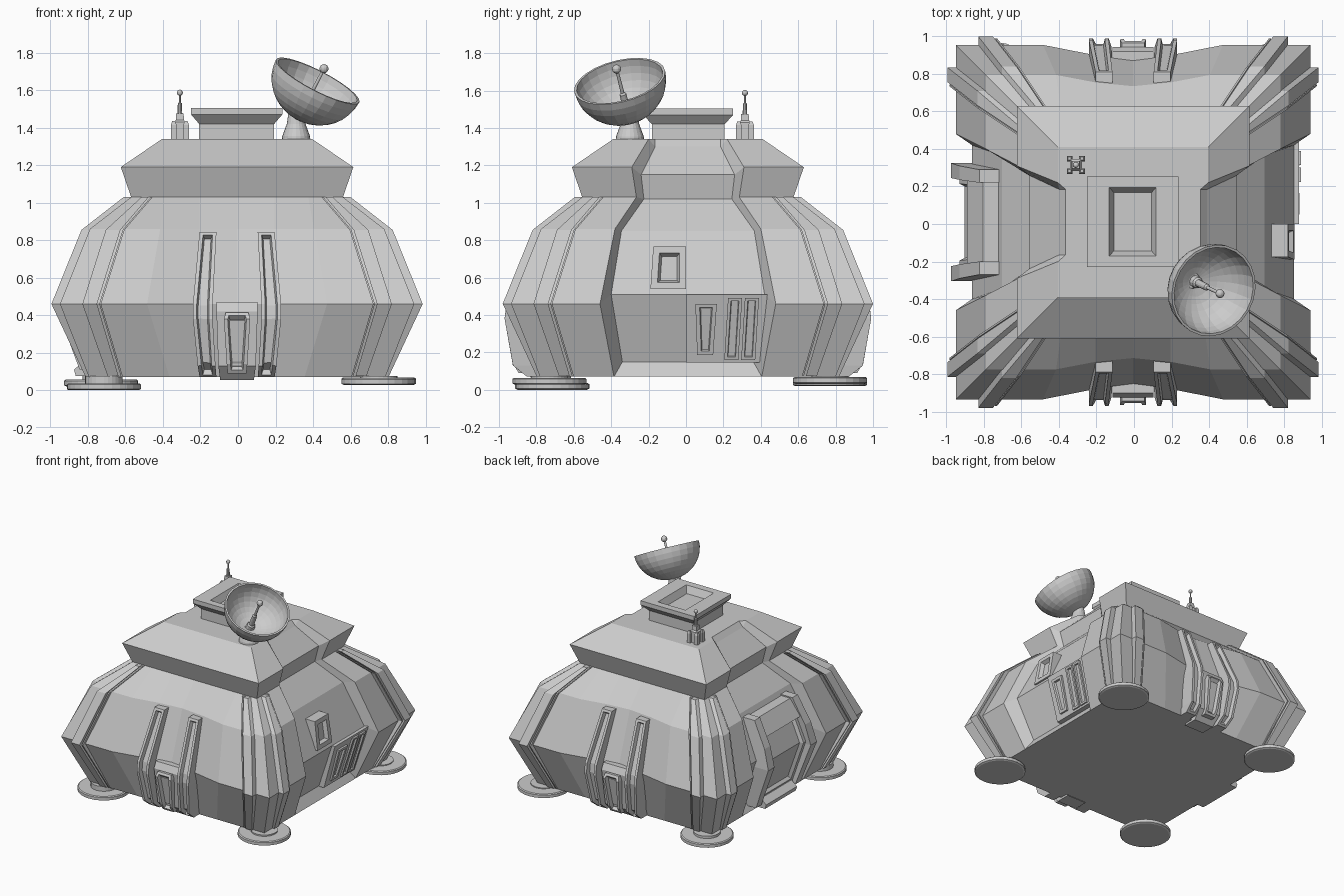
import bpy, bmesh, math
from mathutils import Vector, Matrix

if "Cube" in bpy.data.objects:
    bpy.data.objects.remove(bpy.data.objects["Cube"])

OX, OY = -0.005, 0.01   # slight offset of the hull from the origin


def finish(name, bm):
    bmesh.ops.recalc_face_normals(bm, faces=bm.faces)
    me = bpy.data.meshes.new(name)
    bm.to_mesh(me)
    bm.free()
    ob = bpy.data.objects.new(name, me)
    bpy.context.collection.objects.link(ob)
    return ob


def loft(name, rings, loc=(0, 0, 0), axis=None):
    """Bridge closed rings of points, cap both ends."""
    bm = bmesh.new()
    vs = [[bm.verts.new(p) for p in r] for r in rings]
    n = len(rings[0])
    for a, b in zip(vs, vs[1:]):
        for i in range(n):
            j = (i + 1) % n
            bm.faces.new((a[i], a[j], b[j], b[i]))
    bm.faces.new(vs[0])
    bm.faces.new(vs[-1])
    bmesh.ops.remove_doubles(bm, verts=bm.verts, dist=1e-4)
    m = Matrix.Translation(loc)
    if axis:
        m = m @ Vector((0, 0, 1)).rotation_difference(Vector(axis)).to_matrix().to_4x4()
    bm.transform(m)
    return finish(name, bm)


def lathe(name, prof, segs, loc=(0, 0, 0), axis=None):
    rings = [[(r * math.cos(2 * math.pi * i / segs), r * math.sin(2 * math.pi * i / segs), z)
              for i in range(segs)] for r, z in prof]
    return loft(name, rings, loc, axis)


def block(name, levels, x, y):
    return loft(name, [[(-a, -b, z), (a, -b, z), (a, b, z), (-a, b, z)] for a, b, z in levels], (x, y, 0))


def ball(name, r, loc):
    bm = bmesh.new()
    bmesh.ops.create_uvsphere(bm, u_segments=12, v_segments=8, radius=r, matrix=Matrix.Translation(loc))
    return finish(name, bm)


SIDES = {'front': lambda u, d, z: (u + OX, -d + OY, z), 'back': lambda u, d, z: (u + OX, d + OY, z),
         'left': lambda u, d, z: (-d + OX, u + OY, z), 'right': lambda u, d, z: (d + OX, u + OY, z)}


def strip(name, side, rows, thick, rim=0, sink=0.02, flip=1):
    """Raised band on a hull side. rows = (u0, u1, outward distance, z); rim > 0 sinks a panel."""
    f = SIDES[side]
    bm = bmesh.new()
    vs = [[bm.verts.new(f(flip * u, e, z)) for u, e in
           ((u0, d), (u1, d), (u1, d - thick), (u0, d - thick))] for u0, u1, d, z in rows]
    front = []
    for a, b in zip(vs, vs[1:]):
        for i in range(4):
            j = (i + 1) % 4
            fc = bm.faces.new((a[i], a[j], b[j], b[i]))
            if i == 0:
                front.append(fc)
    bm.faces.new(vs[0])
    bm.faces.new(vs[-1])
    bmesh.ops.recalc_face_normals(bm, faces=bm.faces)
    if rim:
        bmesh.ops.inset_region(bm, faces=front, thickness=rim, use_even_offset=True)
        bmesh.ops.inset_region(bm, faces=front, thickness=rim * 0.4, depth=-sink, use_even_offset=True)
    return finish(name, bm)


# Hull and collar: z, half width, front break x, depth at x=.2, depth at centre,
# notch lip, then notch floor (x, y, z)
LEVELS = [
    (.07, .79, .36, .79, .79, .395, .79, .35, .07),
    (.07, .79, .36, .79, .79, .395, .74, .35, .15),
    (.46, .945, .48, .89, .865, .47, .858, .41, .51),
    (.86, .785, .41, .745, .725, .39, .70, .355, .85),
    (1.03, .565, .38, .565, .565, .275, .53, .235, 1.02),
    (1.19, .62, .40, .62, .62, .30, .555, .25, 1.15),
    (1.34, .40, .26, .40, .40, .21, .395, .175, 1.30),
    (1.34, .40, .26, .40, .40, .21, .36, .175, 1.34),
]
rings = []
for z, w, bx, d2, d0, lip, rx, ry, rz in LEVELS:
    q = [(.2, -d2, z), (bx, -w, z), (w, -w, z), (w, -lip, z), (rx, -ry, rz)]
    right = q + [(x, -y, h) for x, y, h in reversed(q)]
    left = [(-x, y, h) for x, y, h in reversed(right)]
    rings.append([(0, -d0, z)] + right + [(0, d0, z)] + left)
loft('hull', rings, (OX, OY, 0))

# Paired corner ribs: wide rib plus a thin lip with a slit between
RIB = [(.61, .69, .81, .075), (.725, .825, .99, .46), (.60, .70, .83, .855), (.45, .51, .605, 1.03)]
for side in SIDES:
    for s in (1, -1):
        strip('corner_rib_' + side, side, [(a + .022, b, d, z) for a, b, d, z in RIB], .07, flip=s)
        strip('corner_rib_lip_' + side, side, [(a, a + .01, d - .01, z) for a, b, d, z in RIB], .07, flip=s)

# Front and back pilasters with a vent housing between them
PIL = [(.11, .20, .86, .07), (.115, .21, .935, .13), (.13, .235, .98, .38), (.13, .235, .97, .46), (.11, .20, .80, .845)]
for side in ('front', 'back'):
    for s in (1, -1):
        strip('pilaster_' + side, side, PIL, .12, .02, .03, s)
    strip('vent_housing_' + side, side,
          [(-.09, .09, .83, .055), (-.10, .10, .90, .13), (-.11, .11, .935, .42), (-.11, .11, .91, .47)], .12)
    strip('vent_frame_' + side, side,
          [(-.05, .05, .905, .09), (-.055, .055, .935, .14), (-.07, .07, .975, .38), (-.06, .06, .955, .415)], .07, .02, .03)

# Left side doorway
JAMB = [(.22, .29, .84, .11), (.235, .315, .97, .46), (.225, .30, .925, .62), (.21, .28, .82, .82)]
for s in (1, -1):
    strip('door_jamb', 'left', JAMB, .14, flip=s)
strip('door_header', 'left', [(-.225, .225, .885, .68), (-.22, .22, .80, .81)], .12)
strip('door_panel', 'left', [(-.225, .225, .81, .13), (-.24, .24, .925, .48), (-.23, .23, .84, .70)], .10, .035, .025)
strip('door_step', 'left', [(-.2, .2, .86, .075), (-.2, .2, .87, .11), (-.2, .2, .82, .15)], .12)

# Right side equipment panel and small window
strip('equipment_panel', 'right', [(-.01, .385, .785, .145), (-.01, .425, .885, .51)], .06)
strip('panel_hatch', 'right', [(.05, .135, .81, .185), (.04, .155, .888, .46)], .04, .022, .025)
for u in (.195, .285):
    strip('panel_slot', 'right', [(u, u + .075, .80, .16), (u + .02, u + .095, .895, .49)], .04, .016, .025)
strip('side_window', 'right', [(-.20, -.01, .86, .54), (-.185, -.01, .825, .765)], .14, .035, .03)

# Roof hatch tower with sunken top
block('roof_hatch', [(.2, .195, 1.335), (.2, .195, 1.42), (.243, .24, 1.47), (.243, .24, 1.505),
                     (.125, .183, 1.505), (.10, .155, 1.45)], -.007, .012)

# Mast
MX, MY = -.31, .315
block('mast_core', [(.032, .032, 1.335), (.032, .032, 1.43), (.022, .022, 1.44), (.02, .02, 1.475)], MX, MY)
for sx in (1, -1):
    for sy in (1, -1):
        block('mast_buttress', [(.015, .015, 1.335), (.015, .015, 1.415), (.008, .008, 1.435)], MX + sx * .033, MY + sy * .033)
lathe('mast_rod', [(.013, 1.47), (.011, 1.53), (.005, 1.535), (.005, 1.585)], 10, (MX, MY, 0))
ball('mast_tip', .016, (MX, MY, 1.587))

# Dish antenna
AX = Vector((.45, -.22, .87)).normalized()
RIM = Vector((.425, -.355, 1.65))
arc = [math.radians(a) for a in range(0, 91, 10)]
outer = [(max(.25 * math.sin(a), .002), -.235 * math.cos(a)) for a in arc]
inner = [(max(.236 * math.sin(a), .002), -.221 * math.cos(a)) for a in reversed(arc)]
lathe('dish_bowl', outer + inner, 24, RIM, AX)
lathe('dish_feed', [(.035, -.225), (.03, -.19), (.02, -.18), (.018, -.08), (.01, -.07), (.008, .07)], 12, RIM, AX)
ball('dish_feed_tip', .024, RIM + AX * .075)
lathe('dish_base', [(.076, 1.335), (.074, 1.355), (.05, 1.42), (.042, 1.47)], 20, (.31, -.30, 0))

# Foot pads
for x, y, z in ((-.715, -.715, 0), (.75, -.73, .028), (-.73, .77, .02), (.75, .77, .032)):
    lathe('foot_pad', [(.185, 0), (.198, .006), (.198, .03), (.19, .036), (.10, .036), (.10, .075 - z)], 28, (x, y, z))
